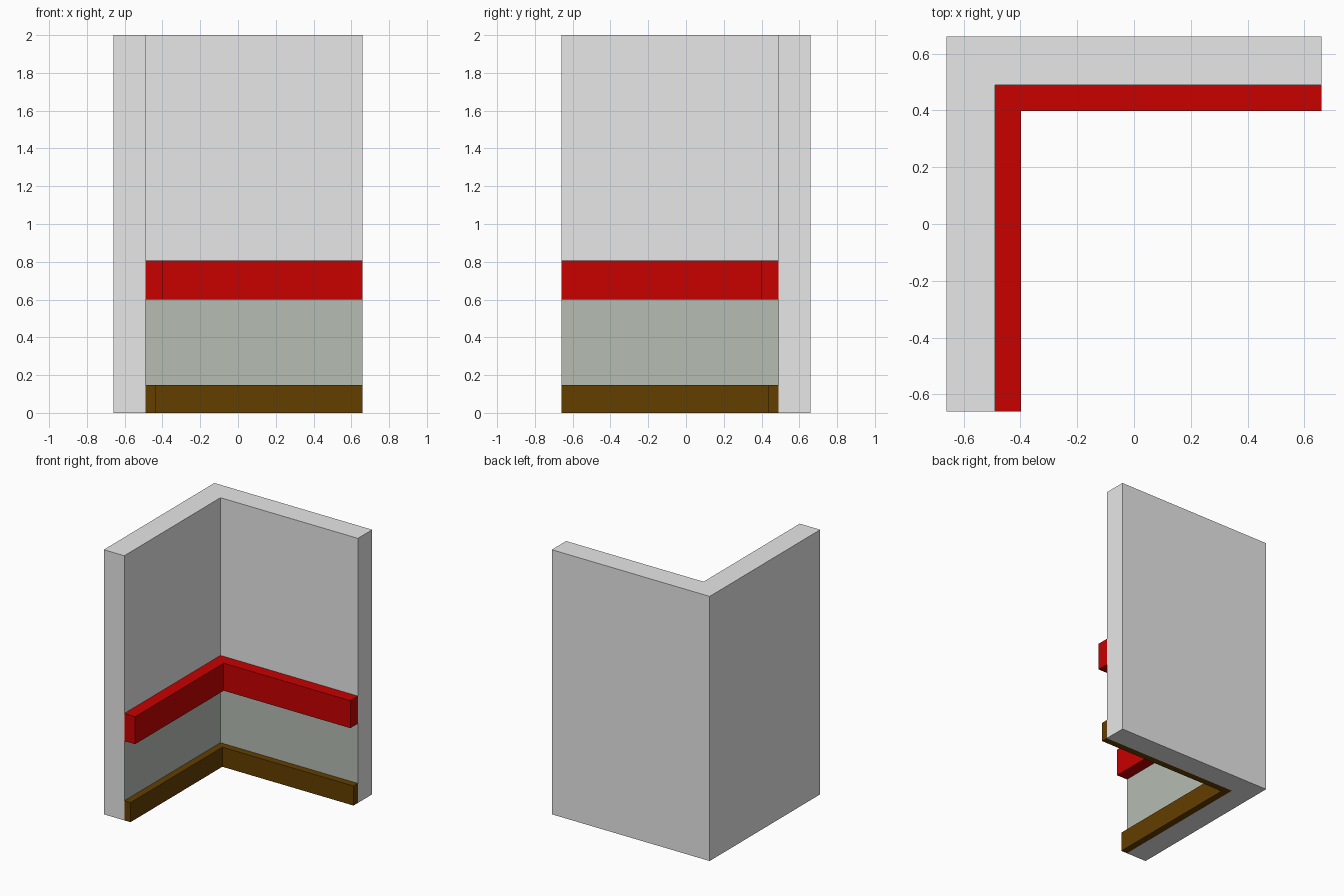
import bpy, bmesh

if "Cube" in bpy.data.objects:
    bpy.data.objects.remove(bpy.data.objects["Cube"])

END = 0.66           # open ends of both walls
INNER = 0.489        # inner wall surface


def material(name, rgb):
    m = bpy.data.materials.new(name)
    m.diffuse_color = (*rgb, 1.0)
    m.use_nodes = True
    m.node_tree.nodes["Principled BSDF"].inputs["Base Color"].default_value = m.diffuse_color
    return m


grey = material("light grey wall", (0.8, 0.8, 0.8))
sage = material("sage grey paint", (0.466, 0.51, 0.452))
red = material("red", (0.58, 0.0, 0.0))
brown = material("brown", (0.125, 0.049, 0.0))


def corner_strip(name, outer, inner, z0, z1, mats, cuts=(), rule=None):
    """Extrude an L-shaped plan, optionally cut at heights and coloured by a rule."""
    plan = [(-outer, outer), (-outer, -END), (-inner, -END),
            (-inner, inner), (END, inner), (END, outer)]
    bm = bmesh.new()
    base = bm.faces.new([bm.verts.new((x, y, z0)) for x, y in plan])
    ext = bmesh.ops.extrude_face_region(bm, geom=[base], use_keep_orig=True)
    top = [v for v in ext["geom"] if isinstance(v, bmesh.types.BMVert)]
    bmesh.ops.translate(bm, verts=top, vec=(0, 0, z1 - z0))
    for z in cuts:
        bmesh.ops.bisect_plane(bm, geom=bm.verts[:] + bm.edges[:] + bm.faces[:],
                               plane_co=(0, 0, z), plane_no=(0, 0, 1))
    bmesh.ops.recalc_face_normals(bm, faces=bm.faces)
    if rule:
        for f in bm.faces:
            f.material_index = rule(f.calc_center_median())
    me = bpy.data.meshes.new(name)
    bm.to_mesh(me)
    bm.free()
    for m in mats:
        me.materials.append(m)
    ob = bpy.data.objects.new(name, me)
    bpy.context.collection.objects.link(ob)
    return ob


RAIL_LOW, RAIL_TOP, BASE_TOP = 0.6, 0.808, 0.148


def painted_band(c):
    # inner wall faces between the baseboard and the rail
    inner_face = abs(c.x + INNER) < 1e-3 or abs(c.y - INNER) < 1e-3
    return int(inner_face and BASE_TOP < c.z < RAIL_LOW)


# Two walls meeting in a corner, with a painted band on the inside
corner_strip("walls", END, INNER, 0, 2, [grey, sage], (BASE_TOP, RAIL_LOW), painted_band)
# Thick wall rail
corner_strip("wall_rail", INNER, 0.398, RAIL_LOW, RAIL_TOP, [red])
# Baseboard
corner_strip("baseboard", INNER, 0.437, 0, BASE_TOP, [brown])
